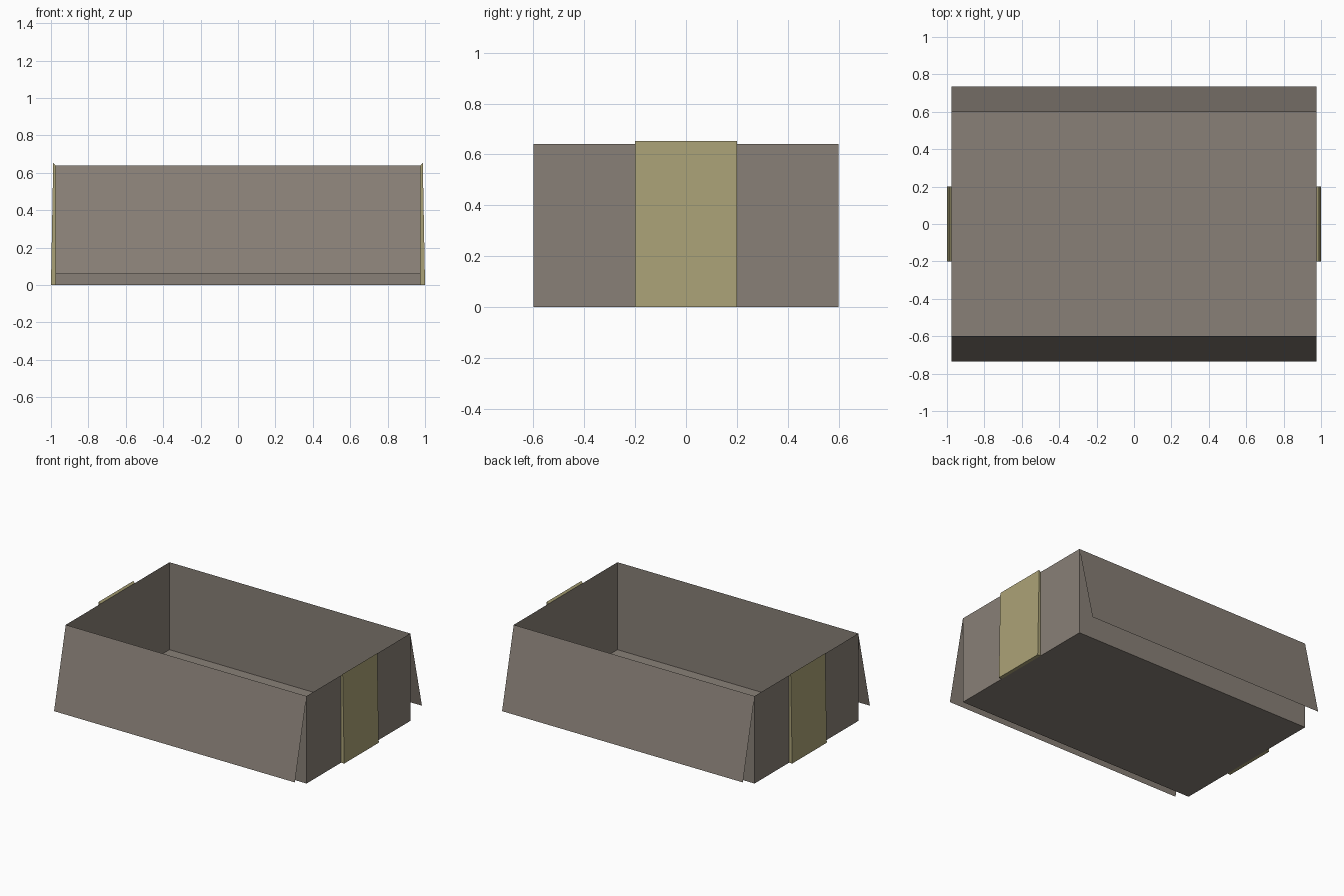
import bpy
import bmesh

if "Cube" in bpy.data.objects:
    bpy.data.objects.remove(bpy.data.objects["Cube"])

HX, HY, H = 0.975, 0.60, 0.64      # half length, half width, height
FLAP_Y, FLAP_Z = 0.735, 0.06       # lower edge of the folded flaps


def material(name, rgb):
    m = bpy.data.materials.new(name)
    m.diffuse_color = (*rgb, 1.0)
    m.use_nodes = True
    m.node_tree.nodes["Principled BSDF"].inputs["Base Color"].default_value = m.diffuse_color
    return m


card = material("grey_brown_card", (0.25, 0.217, 0.185))
tape = material("olive_tape", (0.41, 0.365, 0.185))


def add_object(name, bm, mat):
    mesh = bpy.data.meshes.new(name)
    bm.to_mesh(mesh)
    bm.free()
    mesh.materials.append(mat)
    ob = bpy.data.objects.new(name, mesh)
    bpy.context.collection.objects.link(ob)
    return ob


# Open box: thin-walled cube without its top face
bm = bmesh.new()
bmesh.ops.create_cube(bm, size=1.0)
for v in bm.verts:
    v.co = (v.co.x * 2 * HX, v.co.y * 2 * HY, (v.co.z + 0.5) * H)
top = [f for f in bm.faces if f.normal.z > 0.5]
bmesh.ops.delete(bm, geom=top, context='FACES_ONLY')
add_object("open_box", bm, card)

# Long flaps folded outwards over the front and back
for name, s in (("front_flap", -1), ("back_flap", 1)):
    bm = bmesh.new()
    pts = [(s * HX, s * HY, H), (-s * HX, s * HY, H),
           (-s * HX, s * FLAP_Y, FLAP_Z), (s * HX, s * FLAP_Y, FLAP_Z)]
    f = bm.faces.new([bm.verts.new(p) for p in pts])
    f.normal_update()
    if f.normal.y * s < 0:
        f.normal_flip()
    add_object(name, bm, card)

# Tapered tape strips on both ends, extruded from a side profile
profile = [(HX, 0), (1.0, 0), (0.988, 0.652), (HX, H)]
for name, s in (("left_tape", -1), ("right_tape", 1)):
    bm = bmesh.new()
    ring = [[bm.verts.new((s * x, y, z)) for x, z in profile] for y in (-0.2, 0.2)]
    for r in ring:
        bm.faces.new(r)
    for i in range(3):             # the side against the wall stays open
        bm.faces.new((ring[0][i], ring[0][i + 1], ring[1][i + 1], ring[1][i]))
    bmesh.ops.recalc_face_normals(bm, faces=bm.faces[:])
    add_object(name, bm, tape)
